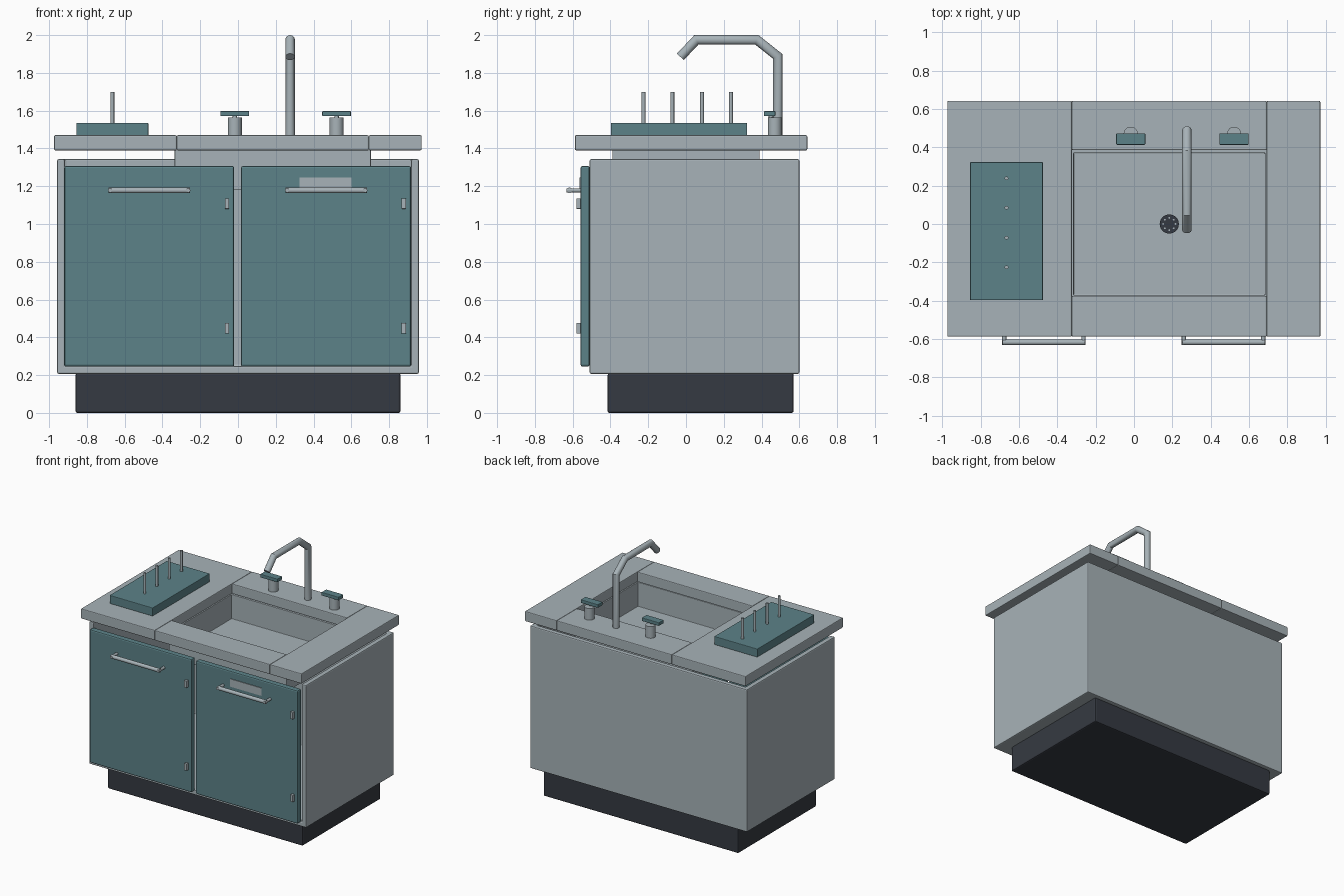
import bpy, bmesh, math
from mathutils import Vector

if "Cube" in bpy.data.objects:
    bpy.data.objects.remove(bpy.data.objects["Cube"])


def material(name, rgb):
    m = bpy.data.materials.new(name)
    m.diffuse_color = (*rgb, 1)
    m.use_nodes = True
    m.node_tree.nodes["Principled BSDF"].inputs["Base Color"].default_value = m.diffuse_color
    return m


GREY = material("pale_grey", (0.39, 0.45, 0.48))
TEAL = material("teal", (0.107, 0.225, 0.248))
DARK = material("charcoal", (0.036, 0.042, 0.054))


def finish(bm, name, mat, bevel=0.0, thickness=0.0, smooth=False):
    me = bpy.data.meshes.new(name)
    bm.to_mesh(me)
    bm.free()
    ob = bpy.data.objects.new(name, me)
    bpy.context.collection.objects.link(ob)
    me.materials.append(mat)
    if thickness:
        s = ob.modifiers.new("walls", "SOLIDIFY")
        s.thickness, s.offset, s.use_even_offset = thickness, -1, True
    if bevel:
        b = ob.modifiers.new("soft_edges", "BEVEL")
        b.width, b.segments, b.limit_method = bevel, 2, "ANGLE"
    if smooth:
        bpy.ops.object.select_all(action="DESELECT")
        ob.select_set(True)
        bpy.context.view_layer.objects.active = ob
        bpy.ops.object.shade_smooth_by_angle(angle=math.radians(35))
    return ob


def box(name, x, y, z, mat, bevel=0.006, thickness=0.0, open_dirs=()):
    """Box from ranges; open_dirs removes faces to leave a hollow shell."""
    bm = bmesh.new()
    bmesh.ops.create_cube(bm, size=1)
    for v in bm.verts:
        v.co = [r[0] + (c + 0.5) * (r[1] - r[0]) for c, r in zip(v.co, (x, y, z))]
    bm.normal_update()
    gone = [f for f in bm.faces if any(f.normal.dot(Vector(d)) > 0.9 for d in open_dirs)]
    if gone:
        bmesh.ops.delete(bm, geom=gone, context="FACES")
    return finish(bm, name, mat, bevel, thickness)


def tube(name, points, r, mat, sides=20):
    """Round tube with mitred corners along a planar path."""
    pts = [Vector(p) for p in points]
    dirs = [(b - a).normalized() for a, b in zip(pts, pts[1:])]
    side = Vector((1, 0, 0)) if abs(dirs[0].x) < 0.5 else Vector((0, 1, 0))
    bm = bmesh.new()
    rings = []
    for i, p in enumerate(pts):
        d0, d1 = dirs[max(i - 1, 0)], dirs[min(i, len(dirs) - 1)]
        t = (d0 + d1).normalized()
        up = t.cross(side).normalized() / t.dot(d0)
        rings.append([bm.verts.new(p + r * (math.cos(a) * side + math.sin(a) * up))
                      for a in (2 * math.pi * k / sides for k in range(sides))])
    for a, b in zip(rings, rings[1:]):
        for k in range(sides):
            n = (k + 1) % sides
            bm.faces.new((a[k], a[n], b[n], b[k]))
    bm.faces.new(rings[0])
    bm.faces.new(rings[-1])
    bmesh.ops.recalc_face_normals(bm, faces=bm.faces)
    return finish(bm, name, mat, smooth=True)


# cabinet body, open at the front and top
box("plinth", (-0.86, 0.86), (-0.415, 0.57), (0, 0.21), DARK, 0.01)
box("cabinet_body", (-0.957, 0.957), (-0.51, 0.6), (0.207, 1.343), GREY, 0.008, 0.04,
    ((0, -1, 0), (0, 0, 1)))

# worktop in four slabs around the sink opening
TOP = (1.39, 1.47)
box("worktop_left", (-0.974, -0.324), (-0.588, 0.642), TOP, GREY)
box("worktop_right", (0.692, 0.972), (-0.588, 0.642), TOP, GREY)
box("worktop_front", (-0.324, 0.692), (-0.588, -0.375), TOP, GREY)
box("worktop_back", (-0.324, 0.692), (0.385, 0.642), TOP, GREY)

# basin and drain
box("basin", (-0.335, 0.703), (-0.39, 0.39), (1.18, 1.392), GREY, 0.003, 0.02, ((0, 0, 1),))
tube("drain", [(0.184, 0, 1.195), (0.184, 0, 1.208)], 0.05, DARK, 32)
for k in range(8):
    a = k * math.pi / 4
    x, y = 0.184 + 0.032 * math.cos(a), 0.032 * math.sin(a)
    tube("drain_hole", [(x, y, 1.205), (x, y, 1.21)], 0.005, GREY, 8)

# doors with handles and hinges
for name, x0, h0, h1 in (("left", -0.92, -0.685, -0.255), ("right", 0.016, 0.252, 0.682)):
    box(name + "_door", (x0, x0 + 0.9), (-0.558, -0.51), (0.245, 1.307), TEAL, 0.01)
    tube(name + "_handle", [(h0, -0.617, 1.178), (h1, -0.617, 1.178)], 0.015, GREY)
    for hx in (h0 + 0.008, h1 - 0.008):
        tube(name + "_handle_post", [(hx, -0.632, 1.178), (hx, -0.556, 1.178)], 0.011, GREY, 12)
    for z in (0.448, 1.108):
        box(name + "_hinge", (x0 + 0.85, x0 + 0.873), (-0.58, -0.555), (z - 0.028, z + 0.028),
            GREY, 0.003)
box("door_plate", (0.325, 0.6), (-0.563, -0.556), (1.185, 1.247), GREY, 0)

# drying board with pegs
box("drying_board", (-0.855, -0.475), (-0.397, 0.323), (1.468, 1.535), TEAL, 0.004)
for y in (-0.225, -0.072, 0.085, 0.238):
    tube("drying_peg", [(-0.665, y, 1.53), (-0.665, y, 1.7)], 0.01, GREY, 12)

# faucet
tube("faucet", [(0.276, 0.485, 1.468), (0.276, 0.485, 1.888), (0.276, 0.375, 1.975),
                (0.276, 0.055, 1.975), (0.276, -0.03, 1.885)], 0.025, GREY, 24)

# taps with flat levers
for x in (-0.017, 0.522):
    tube("tap_post", [(x, 0.47, 1.468), (x, 0.47, 1.563)], 0.037, GREY, 24)
    tube("tap_stem", [(x, 0.45, 1.56), (x, 0.45, 1.58)], 0.012, GREY, 12)
    box("tap_lever", (x - 0.076, x + 0.076), (0.413, 0.473), (1.571, 1.598), TEAL, 0.004)
